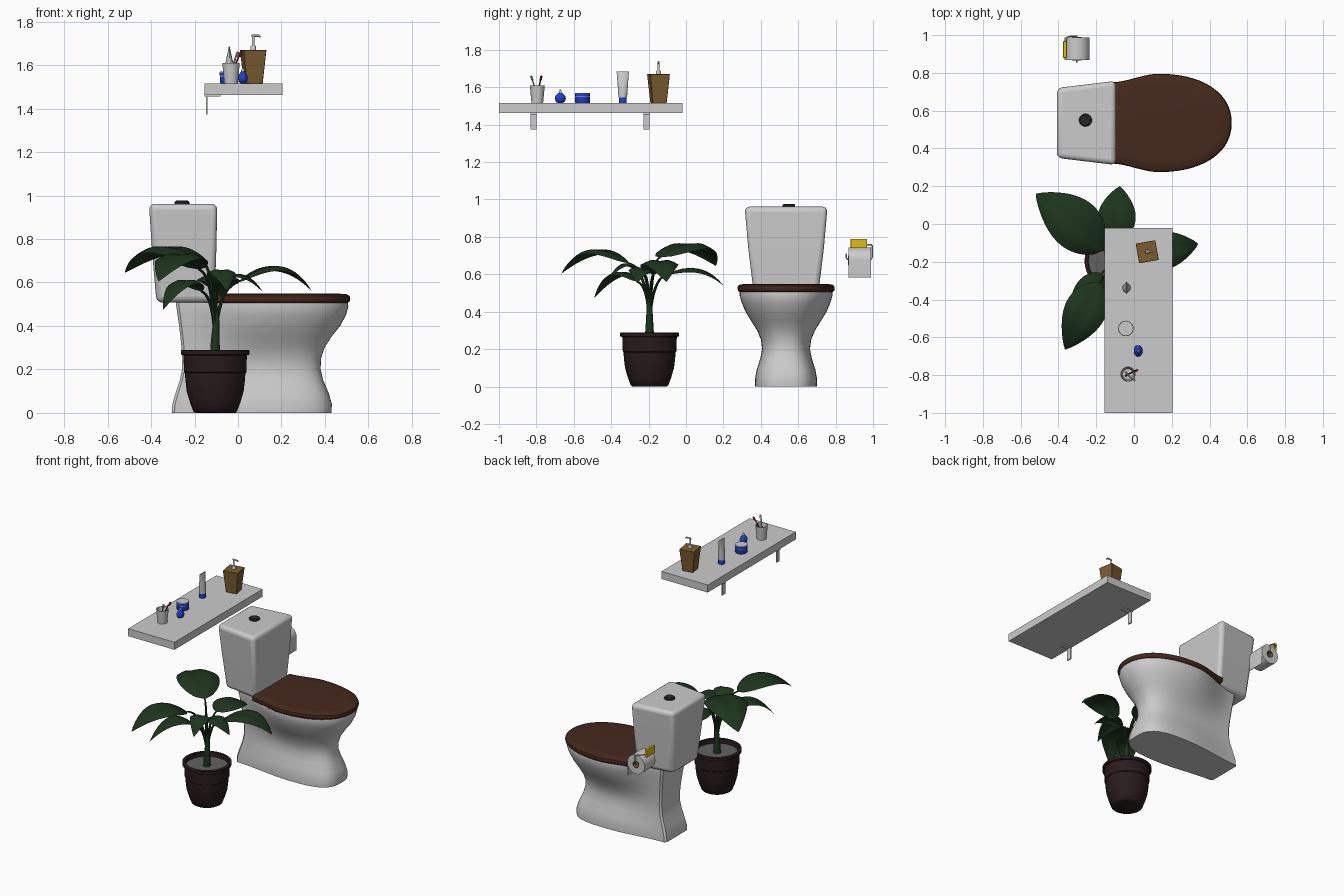
import bpy, bmesh, math
from mathutils import Vector

if "Cube" in bpy.data.objects:
    bpy.data.objects.remove(bpy.data.objects["Cube"])

def material(name, *c):
    m = bpy.data.materials.new(name)
    m.diffuse_color = (*c, 1)
    m.use_nodes = True
    m.node_tree.nodes["Principled BSDF"].inputs["Base Color"].default_value = m.diffuse_color
    return m

BROWN = material("seat_brown", .06, .022, .012)
POT = material("pot_brown", .022, .011, .012)
LEAF = material("leaf_green", .012, .035, .012)
WOOD = material("wood", .2, .11, .03)
BLUE = material("blue", .015, .05, .6)
YELLOW = material("yellow", .75, .5, .01)
DARK = material("dark", .02, .02, .02)
SOIL = material("soil", .12, .12, .12)
RED = material("red", .35, .03, .03)

def mesh(name, verts, faces, mat=None):
    me = bpy.data.meshes.new(name)
    me.from_pydata([tuple(v) for v in verts], [], faces)
    bm = bmesh.new()
    bm.from_mesh(me)
    bmesh.ops.recalc_face_normals(bm, faces=bm.faces)
    bm.to_mesh(me)
    bm.free()
    ob = bpy.data.objects.new(name, me)
    bpy.context.collection.objects.link(ob)
    if mat:
        me.materials.append(mat)
    return ob

def loft(name, rings, mat=None, closed=False):
    """Skin equal rings of points; cap the ends, or join last to first."""
    n, k = len(rings[0]), len(rings)
    faces = [(i*n + j, i*n + (j+1) % n, (i+1) % k*n + (j+1) % n, (i+1) % k*n + j)
             for i in range(k if closed else k-1) for j in range(n)]
    if not closed:
        faces += [tuple(range(n)), tuple(range((k-1)*n, k*n))]
    return mesh(name, [p for r in rings for p in r], faces, mat)

def ellipse(x, y, z, rx, ry, n=32):
    return [(x + rx*math.cos(2*math.pi*i/n), y + ry*math.sin(2*math.pi*i/n), z) for i in range(n)]

def lathe(name, x, y, prof, mat=None, n=32, sx=1):
    return loft(name, [ellipse(x, y, z, r*sx, r, n) for r, z in prof], mat)

def box(name, lo, hi, mat=None, bevel=0):
    pts = [[(x, y, z) for x, y in ((lo[0], lo[1]), (hi[0], lo[1]), (hi[0], hi[1]), (lo[0], hi[1]))]
           for z in (lo[2], hi[2])]
    return round_edges(loft(name, pts, mat), bevel)

def round_edges(ob, width, segments=3):
    if width:
        b = ob.modifiers.new("bevel", 'BEVEL')
        b.width, b.segments = width, segments
    return ob

def tube(name, pts, radii, mat=None, n=10):
    """Sweep a circle along a path."""
    pts = [Vector(p) for p in pts]
    rings = []
    for i, p in enumerate(pts):
        d = (pts[min(i+1, len(pts)-1)] - pts[max(i-1, 0)]).normalized()
        u = d.cross(Vector((.31, .77, .55))).normalized()
        v = d.cross(u)
        r = radii[0] + (radii[-1] - radii[0])*i/(len(pts)-1)
        rings.append([p + r*(u*math.cos(a) + v*math.sin(a))
                      for a in (2*math.pi*j/n for j in range(n))])
    return loft(name, rings, mat)

def bezier(a, b, c, t):
    return Vector(a)*(1-t)**2 + Vector(b)*2*t*(1-t) + Vector(c)*t*t

# toilet: egg-shaped outline, flat at the rear
CY = .535
def egg(z, xl, xr, w, r, n=2.2, xc=.13):
    half = []
    for i in range(15):
        a = math.pi/2*i/14
        half.append((xc + (xr-xc)*max(math.cos(a), 0)**(2/n), w*math.sin(a)**(2/n)))
    for i in range(1, 12):
        s = i/11*.97
        half.append((xc + (xl-xc)*s, w + (r-w)*s*s*(3-2*s)))
    half.append((xl, r*.9))
    return [(x, CY+y, z) for x, y in half] + [(x, CY-y, z) for x, y in reversed(half[1:])]

# bowl and pedestal
loft("bowl", [egg(*r) for r in (
    (0, -.305, .43, .165, .125, 3), (.04, -.302, .432, .166, .125, 3),
    (.09, -.288, .418, .157, .12, 2.9), (.15, -.268, .392, .138, .115, 2.8),
    (.2, -.258, .38, .128, .112, 2.6), (.25, -.256, .382, .134, .112, 2.5),
    (.3, -.26, .398, .155, .115, 2.4), (.35, -.265, .43, .186, .12, 2.3),
    (.4, -.271, .47, .217, .125, 2.2), (.45, -.278, .497, .238, .13, 2.2),
    (.49, -.284, .508, .249, .135, 2.2), (.508, -.285, .505, .247, .135, 2.2))])
# seat lid
loft("seat_lid", [egg(*r) for r in (
    (.506, -.115, .505, .25, .205), (.512, -.12, .513, .257, .212),
    (.525, -.122, .517, .26, .215), (.538, -.12, .513, .257, .212),
    (.546, -.115, .5, .245, .2), (.549, -.1, .46, .2, .17))], BROWN)
# cistern, wider at the top and front
cistern = [[(xl, CY-r, z), (xf, CY-f, z), (xf, CY+f, z), (xl, CY+r, z)]
           for z, xl, xf, r, f in ((.507, -.375, -.108, .14, .178), (.74, -.395, -.1, .165, .206),
                                   (.962, -.41, -.095, .188, .225))]
round_edges(loft("cistern", cistern), .028, 4)
lathe("flush_button", -.257, .55, [(.034, .955), (.034, .97), (.028, .976)], DARK)

# paper roll on its holder
RX, RZ, RR = -.302, .676, .067
roll = []
for r, y in ((.025, .868), (RR, .868), (RR, .988), (.025, .988)):
    roll.append([(RX + p[0], y, RZ + p[1]) for p in ellipse(0, 0, 0, r, r)])
loft("paper_roll", roll, closed=True)
core = [[(RX + p[0], y, RZ + p[1]) for p in ellipse(0, 0, 0, r, r)]
        for r, y in ((.021, .866), (.025, .866), (.025, .99), (.021, .99))]
loft("cardboard_core", core, WOOD, closed=True)
box("paper_end", (RX+RR-.004, .868, .583), (RX+RR, .988, RZ))
box("holder_plate", (-.375, .88, .735), (-.356, .968, .79), YELLOW, .003)
tube("holder_wire", [(-.365, .94, .757), (-.355, .99, .757), (-.33, .995, .752), (RX, .995, .745),
                     (RX, .995, .69), (RX, .99, .68), (RX, .98, RZ), (RX, .87, RZ),
                     (RX, .858, .685), (RX, .857, .71)], [.004])

# plant pot and soil
PX, PY = -.105, -.195
lathe("plant_pot", PX, PY, [(.09, 0), (.1, .006), (.115, .045), (.131, .1), (.137, .15), (.139, .183),
      (.143, .187), (.146, .265), (.157, .268), (.157, .287), (.152, .29), (.138, .289),
      (.135, .25)], POT, 40)
lathe("soil", PX, PY, [(.136, .245), (.136, .258)], SOIL, 40)
tube("plant_trunk", [(PX, PY, .25), (PX, PY, .33), (PX+.005, PY, .42), (PX, PY, .5)], [.026, .01], LEAF)

# leaves: base, control point, tip, half width
def leaf(i, base, ctrl, tip, w):
    base = Vector(base)
    start = Vector((PX, PY, .36))
    mid = Vector((PX, PY, base.z - .02)).lerp(base, .2)
    tube(f"stalk_{i}", [bezier(start, mid, base, k/10) for k in range(11)], [.01, .005], LEAF, 8)
    out = Vector(tip) - base
    side = Vector((-out.y, out.x, 0)).normalized()
    rows, cols, verts = 18, 8, []
    for a in range(rows + 1):
        t = a/rows
        c = bezier(base, ctrl, tip, t)
        hw = w*max(math.sin(math.pi*t**.75), 0)**.85 + .0005
        for b in range(cols + 1):
            v = 2*b/cols - 1
            verts.append(c + side*hw*v - Vector((0, 0, hw*(.3*v*v - .12*min(abs(v)*2, 1)))))
    m = cols + 1
    mesh(f"leaf_{i}", verts, [(a*m+b, a*m+b+1, a*m+m+b+1, a*m+m+b)
                              for a in range(rows) for b in range(cols)], LEAF)

for i, spec in enumerate((
        ((-.16, -.14, .69), (-.35, .05, .85), (-.52, .16, .645), .135),
        ((-.1, -.1, .6), (-.09, .08, .68), (-.075, .2, .54), .1),
        ((0, -.175, .6), (.2, -.13, .76), (.34, -.105, .56), .1),
        ((-.18, -.31, .66), (-.28, -.5, .82), (-.365, -.665, .605), .11),
        ((-.17, -.26, .56), (-.26, -.37, .69), (-.345, -.49, .475), .07),
        ((-.09, -.22, .6), (.02, -.25, .69), (.115, -.26, .555), .065),
        ((-.1, -.23, .6), (-.07, -.33, .73), (-.05, -.42, .56), .065))):
    leaf(i + 1, *spec)

# wall shelf and brackets
box("shelf", (-.155, -1, 1.462), (.205, -.02, 1.515))
for i, y in enumerate((-.815, -.21)):
    box(f"bracket_plate_{i+1}", (-.148, y-.016, 1.373), (-.14, y+.016, 1.462))
    box(f"bracket_arm_{i+1}", (-.155, y-.016, 1.455), (-.08, y+.016, 1.463))

# soap dispenser
DX, DY, SZ = .07, -.147, 1.515
def square(h, z):
    return [(DX + h*math.sqrt(2)*math.cos(a), DY + h*math.sqrt(2)*math.sin(a), z)
            for a in (math.radians(55 + 90*k) for k in range(4))]
round_edges(loft("soap_dispenser", [square(.038, SZ), square(.053, 1.67)], WOOD), .003, 2)
lathe("pump_collar", DX, DY, [(.013, 1.668), (.013, 1.685), (.01, 1.69)], None, 16)
tube("pump_rod", [(DX, DY, 1.68), (DX, DY, 1.738)], [.006])
tube("pump_spout", [(DX-.008, DY, 1.735), (DX+.028, DY, 1.735), (DX+.034, DY, 1.728)], [.005])

# cream tube, flattened to a seam at the top
TX, TY = -.04, -.338
lathe("tube_cap", TX, TY, [(.021, SZ), (.021, 1.545)], BLUE, 24)
loft("cream_tube", [ellipse(TX, TY, z, a, b, 24) for z, a, b in (
    (1.545, .022, .022), (1.56, .023, .024), (1.62, .016, .028), (1.67, .005, .032), (1.685, .002, .033))])

# cream jar
lathe("jar_body", -.043, -.553, [(.037, SZ), (.04, 1.519), (.04, 1.547)], BLUE)
lathe("jar_band", -.043, -.553, [(.038, 1.546), (.038, 1.552)])
lathe("jar_lid", -.043, -.553, [(.041, 1.552), (.041, 1.567)], BLUE)
lathe("jar_lid_top", -.043, -.553, [(.041, 1.567), (.039, 1.57)])

# small flattened bottle
lathe("small_bottle", .022, -.672, [(.012, SZ), (.024, 1.523), (.03, 1.54), (.026, 1.554),
      (.014, 1.566), (.009, 1.57)], BLUE, 24, .78)
lathe("bottle_tip", .022, -.672, [(.008, 1.569), (.007, 1.578), (.003, 1.587)], None, 16)

# cup with two toothbrushes
QX, QY = -.032, -.795
lathe("cup", QX, QY, [(.031, SZ), (.04, 1.609), (.036, 1.609), (.028, 1.522)])
for i, (tip, mat) in enumerate((((.012, -.773, 1.66), RED), ((-.004, -.828, 1.66), None))):
    foot, tip = Vector((QX-.012, QY + (-.008 if i == 0 else .01), 1.524)), Vector(tip)
    tube(f"toothbrush_{i+1}", [foot, foot.lerp(tip, .8), tip], [.005, .003], mat, 8)
    tube(f"bristles_{i+1}", [foot.lerp(tip, .84) + Vector((.006, 0, 0)),
                             tip + Vector((.006, 0, 0))], [.006], mat, 8)

# smooth shading with sharp edges kept
for ob in bpy.context.collection.objects:
    ob.select_set(True)
    bpy.context.view_layer.objects.active = ob
bpy.ops.object.shade_smooth_by_angle(angle=math.radians(40))
